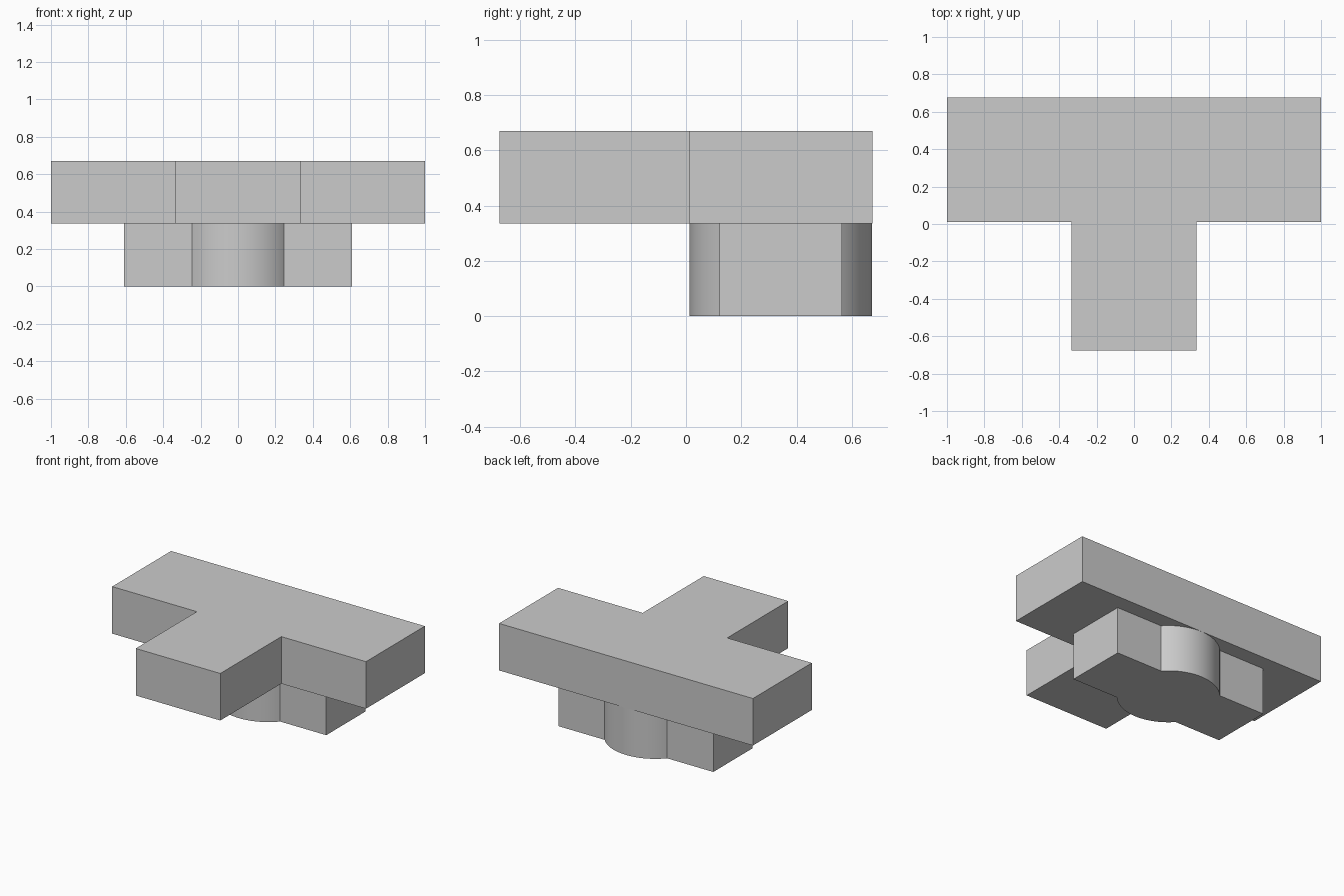
import bpy, bmesh, math

if "Cube" in bpy.data.objects:
    bpy.data.objects.remove(bpy.data.objects["Cube"], do_unlink=True)

grey = bpy.data.materials.new("plain_grey")
grey.use_nodes = True
colour = (0.6, 0.6, 0.6, 1)
grey.diffuse_color = colour
grey.node_tree.nodes["Principled BSDF"].inputs["Base Color"].default_value = colour


def prism(name, outline, bottom, top):
    """Extrude a counter-clockwise outline from bottom to top."""
    bm = bmesh.new()
    face = bm.faces.new([bm.verts.new((x, y, bottom)) for x, y in outline])
    result = bmesh.ops.extrude_face_region(bm, geom=[face])
    verts = [v for v in result["geom"] if isinstance(v, bmesh.types.BMVert)]
    bmesh.ops.translate(bm, verts=verts, vec=(0, 0, top - bottom))
    bmesh.ops.recalc_face_normals(bm, faces=bm.faces)
    mesh = bpy.data.meshes.new(name)
    bm.to_mesh(mesh)
    bm.free()
    mesh.materials.append(grey)
    obj = bpy.data.objects.new(name, mesh)
    bpy.context.collection.objects.link(obj)
    return obj


# T-shaped upper slab
front, shoulder, back, stem = -0.675, 0.012, 0.675, 0.333
right_half = [(stem, front), (stem, shoulder), (1, shoulder), (1, back)]
prism("t_slab", right_half + [(-x, y) for x, y in reversed(right_half)], 0.335, 0.67)

# Lower block: a bar with a round boss bulging front and back
centre_y, radius, half_depth, half_width = 0.343, 0.331, 0.221, 0.61
start = math.asin(half_depth / radius)
steps = 32
arc = []
for i in range(steps + 1):
    a = start + (math.pi - 2 * start) * i / steps
    arc.append((radius * math.cos(a), radius * math.sin(a)))
half = [(half_width, half_depth)] + arc + [(-half_width, half_depth)]
outline = half + [(-x, -y) for x, y in half]
block = prism("round_bossed_block", [(x, y + centre_y) for x, y in outline], 0, 0.335)

# Smooth the boss while keeping its corners sharp
bpy.ops.object.select_all(action="DESELECT")
block.select_set(True)
bpy.context.view_layer.objects.active = block
bpy.ops.object.shade_smooth_by_angle(angle=math.radians(30))
